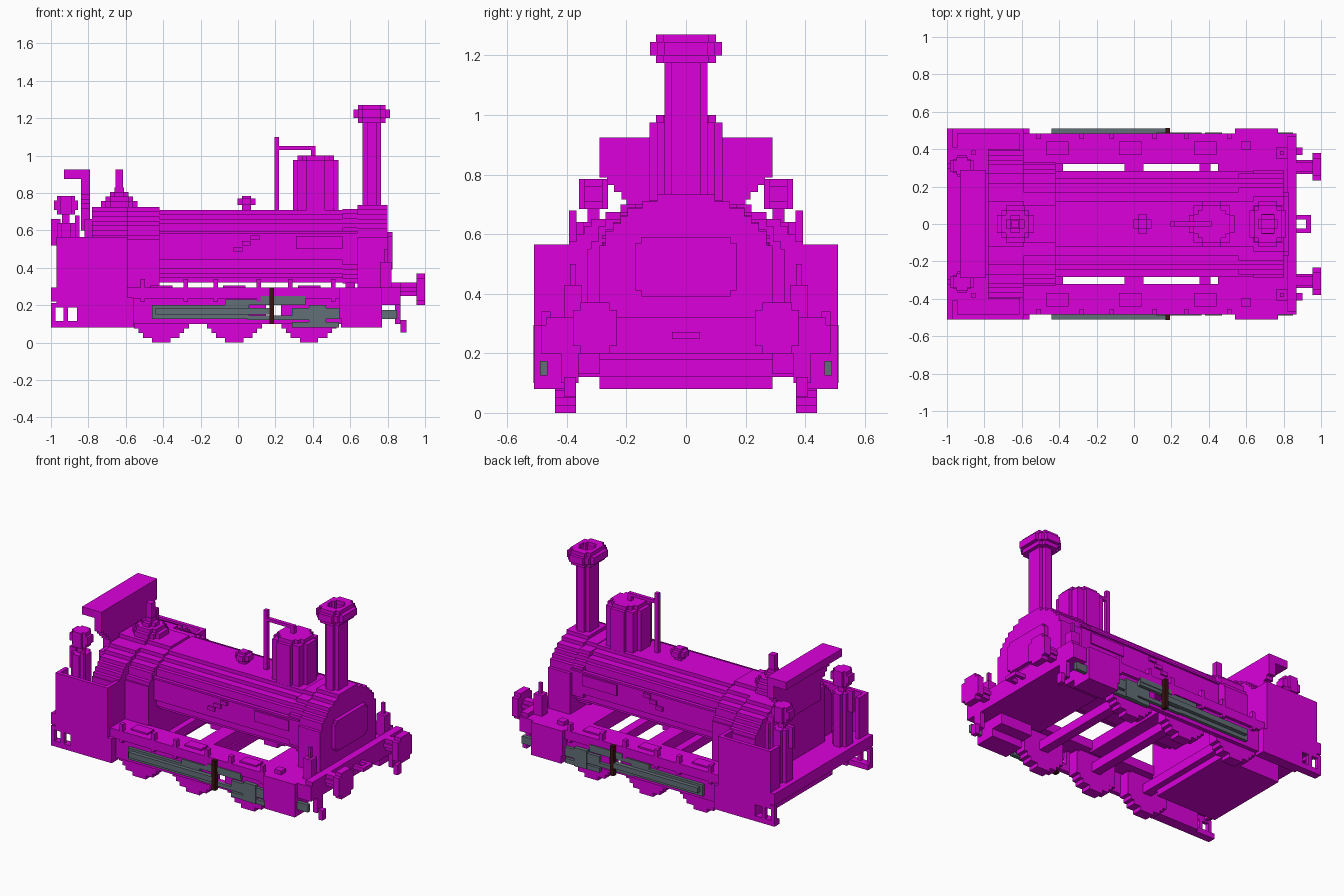
import bpy
import bmesh

cube = bpy.data.objects.get("Cube")
if cube:
    bpy.data.objects.remove(cube, do_unlink=True)

# Shared levels and widths
BLOCK = .0245
SIDE = .51
BOARD_EDGE = .485
BOARD_TOP = .295
FLOOR = .2
SKIRT = .08
BOILER_TOP = .71
BOILER_HALF = .27
REAR = -1
CAB_FRONT = -.59
FIREBOX_FRONT = -.42
BOILER_FRONT = .64
SMOKEBOX_FRONT = .8
BEAM_FRONT = .87
WHEEL_RADIUS = .15
WHEEL_POSITIONS = (-.41, -.02, .38)
THIN = BLOCK / 2


def material(name, red, green, blue):
    mat = bpy.data.materials.new(name)
    mat.use_nodes = True
    colour = (red, green, blue, 1)
    mat.diffuse_color = colour
    mat.node_tree.nodes["Principled BSDF"].inputs["Base Color"].default_value = colour
    return mat


MAGENTA = material("magenta paint", .71, 0, .71)
STEEL = material("grey steel", .12, .16, .18)
BROWN = material("dark brown", .04, .006, .004)


def part(name, *groups, mat=MAGENTA, mirror=False):
    """One object from lists of boxes, optionally repeated on the other side."""
    bm = bmesh.new()
    for group in groups:
        for spans in group:
            for sign in ((1, -1) if mirror else (1,)):
                for vert in bmesh.ops.create_cube(bm, size=1)["verts"]:
                    for axis, (low, high) in enumerate(spans):
                        middle = (low + high) / 2
                        if axis == 1:
                            middle *= sign
                        vert.co[axis] = middle + vert.co[axis] * (high - low)
    mesh = bpy.data.meshes.new(name)
    bm.to_mesh(mesh)
    bm.free()
    mesh.materials.append(mat)
    bpy.context.collection.objects.link(bpy.data.objects.new(name, mesh))


def box(x, y, z):
    return [(x, y, z)]


def across(x, half, z):
    """Box centred on the middle line."""
    return box(x, (-half, half), z)


def around(centre, half):
    return (centre - half, centre + half)


def disc(axis, centre, radius, span, tall=None, power=2, hole=0):
    """Blocky round or oval solid or ring along an axis, made of rows of boxes."""
    tall = tall or radius
    rows = round(2 * tall / BLOCK)
    step = 2 * tall / rows
    boxes = []
    for row in range(rows):
        offset = (row + .5) * step - tall
        half = radius * (1 - abs(offset / tall) ** power) ** (1 / power)
        half = max(BLOCK / 2, min(radius, round(half / BLOCK) * BLOCK))
        inner = max(hole ** 2 - offset ** 2, 0) ** .5
        for low, high in ([(-half, -inner), (inner, half)] if inner else [(-half, half)]):
            spans = [(centre[0] + low, centre[0] + high),
                     around(centre[1] + offset, step / 2)]
            spans.insert("xyz".index(axis), span)
            boxes.append(tuple(spans))
    return boxes


# Boiler, smokebox and firebox
MIDDLE = (0, .515)
part("boiler", disc("x", MIDDLE, BOILER_HALF, (FIREBOX_FRONT, BOILER_FRONT), tall=.195, power=2.4))
part("smokebox",
     disc("x", (0, .5), .29, (BOILER_FRONT, SMOKEBOX_FRONT), tall=.235),
     across((BOILER_FRONT, SMOKEBOX_FRONT), .29, (BOARD_TOP, .56)))
part("smokebox_collar", disc("x", MIDDLE, .28, (.56, BOILER_FRONT), tall=.2, power=2.4))
for half, height in ((.17, .08), (.15, .1)):
    part("smokebox_door", across((SMOKEBOX_FRONT, .825), half, around(.49, height)))
for name, half, span in (("firebox_rear", .4, (-.78, CAB_FRONT)),
                         ("firebox_front", .33, (CAB_FRONT, FIREBOX_FRONT))):
    part(name,
         disc("x", (0, .5), half, span, tall=.225),
         across(span, half, (FLOOR, .55)))
part("boiler_handrail",
     box((FIREBOX_FRONT, BOILER_FRONT), around(BOILER_HALF, THIN), around(.59, THIN / 2)), mirror=True)
part("boiler_side_plate", box((.31, .56), around(BOILER_HALF, .008), (.5, .57)), mirror=True)
part("boiler_side_valve",
     *[box(around(step * .045, BLOCK), around(BOILER_HALF, THIN), around(.5 + step * .03, THIN))
       for step in range(3)], mirror=True)

# Chimney, steam dome and fittings on top
CHIMNEY = (.715, 0)
DOME = (.415, 0)
part("chimney", disc("z", CHIMNEY, .06, (.7, 1.2), tall=.073, hole=.035))
part("chimney_cap",
     disc("z", CHIMNEY, .085, (1.175, 1.27), tall=.1, hole=.05),
     disc("z", CHIMNEY, .105, (1.2, 1.245), tall=.12, hole=.05))
part("steam_dome", disc("z", DOME, .122, (.66, .975)), disc("z", DOME, .1, (.97, 1)))
part("dome_lever",
     across((.195, .22), THIN, (BOILER_TOP, 1.1)),
     across((.2, .415), THIN, (1.03, 1.05)),
     across((.39, .415), THIN, (1, 1.05)))
part("filler_cap",
     disc("z", (.045, 0), .05, (.735, .77)),
     across(around(.045, BLOCK), BLOCK, (BOILER_TOP, .785)))
VALVE = -.635
part("safety_valve",
     *[disc("z", (VALVE, 0), BLOCK * half, (BOILER_TOP, .83 - BLOCK * (half - 1)))
       for half in range(1, 5)],
     across(around(VALVE, .02), .02, (.8, .925)))

# Weather board behind the firebox
BOARD_WALL = (-.84, -.79)
part("weather_board",
     across(BOARD_WALL, .29, (.79, .925)),
     across((-.93, -.79), .29, (.875, .925)),
     *[across(BOARD_WALL, .29 - BLOCK * step, (.79 - BLOCK * step, .8)) for step in range(1, 4)],
     across(BOARD_WALL, .2, (.6, .77)),
     across((-.82, -.78), BOILER_HALF, (FLOOR, .66)))

# Cab: side sheets, floor, columns with round tops
SHEET = (FLOOR, .565)
part("cab_side",
     box((-.97, CAB_FRONT), (BOARD_EDGE, SIDE), SHEET),
     box((CAB_FRONT - BLOCK, CAB_FRONT), (.33, SIDE), SHEET),
     box((-.97, -.945), (.41, SIDE), SHEET), mirror=True)
part("cab_floor",
     across((REAR, CAB_FRONT), SIDE, (.22, BOARD_TOP)),
     across((-.86, FIREBOX_FRONT), .29, (SKIRT, .24)))
COLUMN = -.92
LAMP_Y = .31
part("cab_column",
     disc("z", (COLUMN, LAMP_Y), .06, (BOARD_TOP, .64)),
     box(around(COLUMN, .02), around(LAMP_Y, .02), (.6, .7)),
     box(around(-.86, THIN), around(.38, THIN), (BOARD_TOP, .68)),
     box((REAR, -.95), around(LAMP_Y, THIN), (.52, .66)),
     disc("y", (COLUMN, .735), .065, around(LAMP_Y, .03), tall=.05),
     disc("x", (LAMP_Y, .735), .06, around(COLUMN, .03), tall=.05), mirror=True)
STEP_X = (REAR, -.86)
STEP_Y = (BOARD_EDGE, SIDE)
part("rear_step",
     box(STEP_X, (.46, SIDE), (SKIRT, SKIRT + .035)),
     box((REAR, REAR + BLOCK), STEP_Y, (SKIRT, FLOOR)),
     box(around(COLUMN, THIN), STEP_Y, (SKIRT, FLOOR)),
     box(STEP_X, STEP_Y, around(FLOOR, THIN)),
     box((-.86, -.56), (.44, SIDE), (SKIRT, .24)), mirror=True)

# Running boards, frame plates and wheels
PLATE = around(.45, .015)
part("running_board", box((CAB_FRONT, .56), (.32, BOARD_EDGE), (.235, BOARD_TOP)), mirror=True)
part("frame_plate",
     box((CAB_FRONT, WHEEL_RADIUS), PLATE, (.1, .24)),
     box((.23, .56), PLATE, (.1, .24)),
     box((.1, .3), PLATE, (.1, .145)), mirror=True)
for place in WHEEL_POSITIONS:
    part("wheel",
         disc("y", (place, WHEEL_RADIUS), WHEEL_RADIUS, (.37, .44)),
         box(around(place, .06), (.37, .44), (.28, BOARD_TOP + .01)), mirror=True)
    part("axle", across(around(place, .03), .44, around(WHEEL_RADIUS, .03)))
    part("spring_hanger",
         *[box(around(place + shift, THIN), (.455, BOARD_EDGE), (.22, .34))
           for shift in (-.1, .13)], mirror=True)
part("axle_stretcher", across(around(0, .05), .34, (.22, BOARD_TOP)))

# Cylinders and front end
part("cylinder",
     box((.54, .77), (.29, SIDE), (.13, BOARD_TOP)),
     box((.55, .77), (.37, SIDE), (SKIRT, .13)),
     box(around(.6, BLOCK), around(.42, BLOCK), (BOARD_TOP, .32)), mirror=True)
part("front_floor",
     across((.45, BEAM_FRONT), .32, (FLOOR, BOARD_TOP)),
     across((.77, BEAM_FRONT), BOARD_EDGE, (FLOOR, BOARD_TOP)))
part("buffer_beam", across((.82, BEAM_FRONT), .47, (FLOOR, .32)))
BUFFER = (.305, .285)
part("buffer",
     disc("x", BUFFER, .037, (BEAM_FRONT, .96)),
     disc("x", BUFFER, .085, (.955, 1)), mirror=True)
LINK_Z = around(.26, THIN)
part("coupling",
     box((BEAM_FRONT, .945), around(.035, THIN), LINK_Z),
     box((.92, .945), (0, .04), LINK_Z), mirror=True)
part("guard_iron",
     box((.84, BEAM_FRONT), around(.39, .03), (.1, FLOOR)),
     box((BEAM_FRONT, .9), around(.39, .02), (.055, .12)), mirror=True)
part("lamp_bracket",
     *[box(around(.79, width / 2), around(.38, width / 2), (BOARD_TOP, top))
       for width, top in ((.06, .43), (.02, .5))], mirror=True)

# Side rods and drive gear
ROD_Y = (.46, BOARD_EDGE)
part("drive_rods",
     box((-.46, .06), ROD_Y, (.125, FLOOR)),
     box((-.44, .19), (.48, SIDE), (.15, .185)),
     box((-.07, .36), ROD_Y, (FLOOR, .23)),
     box((.12, .36), (.46, .49), (.22, .25)),
     box((.05, .4), ROD_Y, (.12, .145)), mat=STEEL, mirror=True)
part("crosshead",
     box((.29, .54), ROD_Y, (SKIRT, .11)),
     box((.29, .54), ROD_Y, (.125, .185)),
     box((.38, .47), (.46, .49), (SKIRT, FLOOR)), mat=STEEL, mirror=True)
part("piston_rod_end", box((.76, .85), (.465, .49), around(.15, BLOCK)), mat=STEEL, mirror=True)
part("valve_link", box(around(.18, THIN), (.48, SIDE + .002), (.1, BOARD_TOP)), mat=BROWN, mirror=True)
